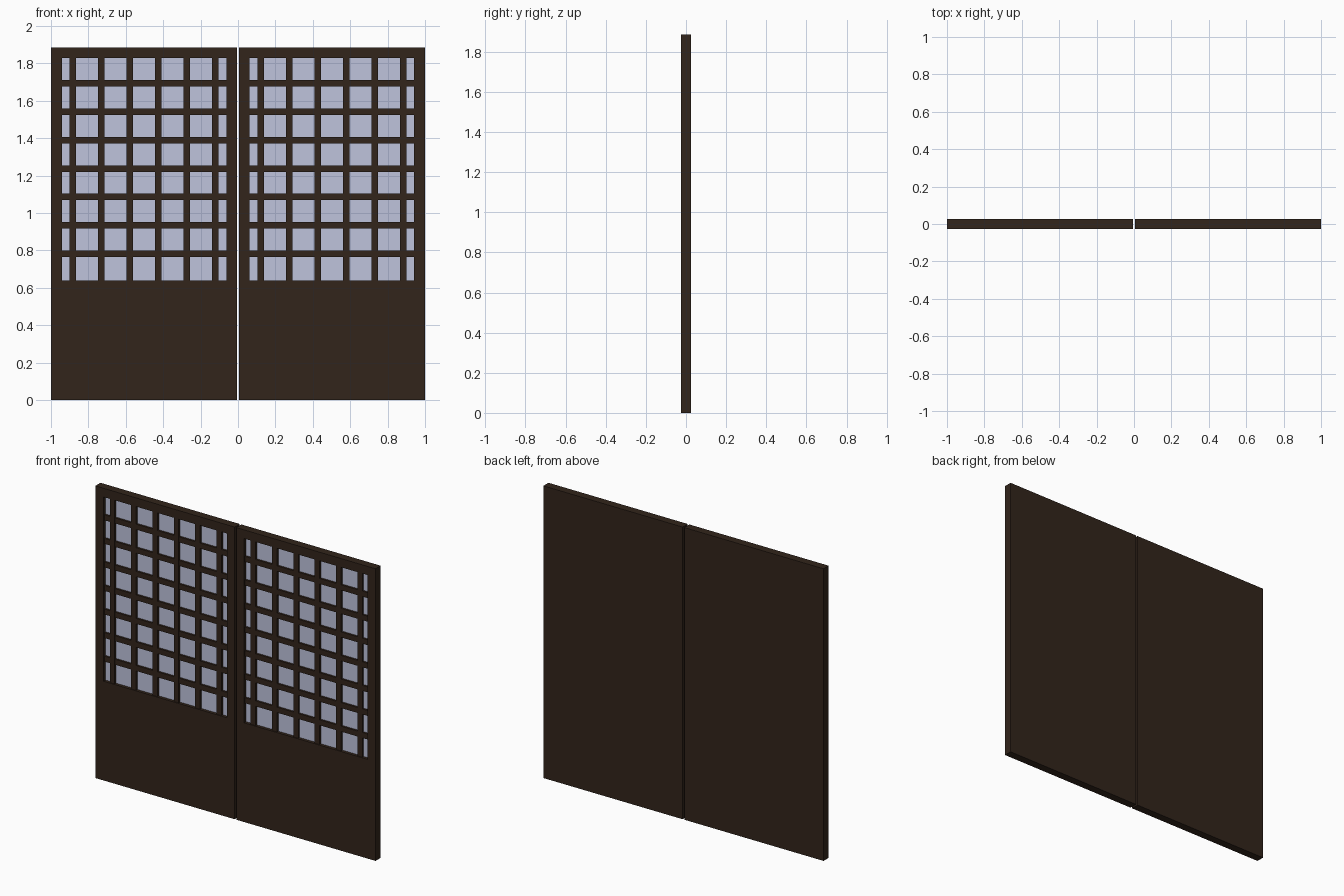
import bpy, bmesh

if "Cube" in bpy.data.objects:
    bpy.data.objects.remove(bpy.data.objects["Cube"])

HALF_T = 0.026          # half thickness of a door
TOP = 1.885
X0, X1 = 0.006, 1.0     # door extent on the right side
WX0, WX1 = 0.062, 0.941 # window opening
WZ0, WZ1 = 0.64, 1.829
POCKET = 0.022          # depth of the window recess


def material(name, rgb):
    m = bpy.data.materials.new(name)
    m.diffuse_color = (*rgb, 1)
    m.use_nodes = True
    m.node_tree.nodes["Principled BSDF"].inputs["Base Color"].default_value = m.diffuse_color
    return m


wood = material("dark_wood", (0.032, 0.018, 0.011))
paper = material("pale_paper", (0.52, 0.55, 0.72))


def box_bm(lo, hi):
    bm = bmesh.new()
    bmesh.ops.create_cube(bm, size=1)
    for v in bm.verts:
        v.co = [hi[i] if v.co[i] > 0 else lo[i] for i in range(3)]
    return bm


def finish(bm, name, mat):
    bmesh.ops.recalc_face_normals(bm, faces=bm.faces)
    me = bpy.data.meshes.new(name)
    bm.to_mesh(me)
    bm.free()
    me.materials.append(mat)
    ob = bpy.data.objects.new(name, me)
    bpy.context.collection.objects.link(ob)


def box(name, xa, xb, ya, yb, za, zb, mat):
    finish(box_bm((xa, ya, za), (xb, yb, zb)), name, mat)


def span(s, a, b):
    return sorted((s * a, s * b))


for s, side in ((-1, "left"), (1, "right")):
    xa, xb = span(s, X0, X1)
    wa, wb = span(s, WX0, WX1)

    # door slab with a window pocket sunk into the front
    bm = box_bm((xa, -HALF_T, 0), (xb, HALF_T, TOP))
    bm.normal_update()
    front = min(bm.faces, key=lambda f: f.calc_center_median().y)
    bmesh.ops.inset_individual(bm, faces=[front], thickness=0.05)
    mid = (xa + xb) / 2
    for v in front.verts:
        v.co.x = wa if v.co.x < mid else wb
        v.co.z = WZ0 if v.co.z < TOP / 2 else WZ1
    ext = bmesh.ops.extrude_discrete_faces(bm, faces=[front])
    for v in ext["faces"][0].verts:
        v.co.y += POCKET
    finish(bm, f"{side}_door_frame", wood)

    # paper sheet on the floor of the pocket
    y = -HALF_T + POCKET
    box(f"{side}_paper_sheet", wa, wb, y - 0.002, y + 0.001, WZ0, WZ1, paper)

    # lattice bars
    for i in range(6):
        c = s * (0.122 + i * 0.1523)
        box(f"{side}_vertical_bar_{i + 1}", c - 0.0175, c + 0.0175,
            -HALF_T + 0.006, y - 0.001, WZ0, WZ1, wood)
    for i in range(7):
        c = 0.782 + i * 0.152
        box(f"{side}_horizontal_bar_{i + 1}", wa, wb,
            -HALF_T + 0.007, y - 0.001, c - 0.0175, c + 0.0175, wood)
